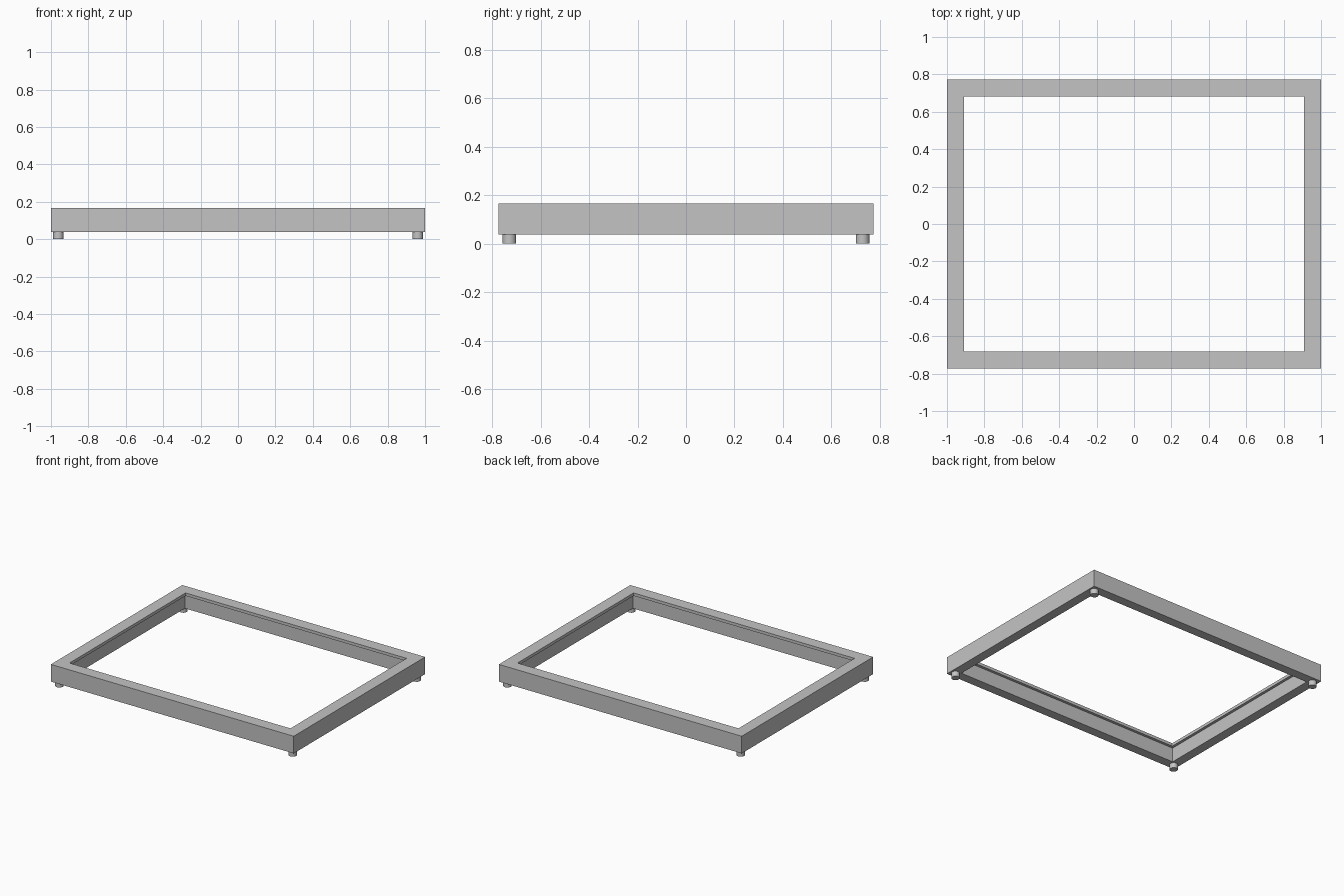
import bpy, bmesh

cube = bpy.data.objects.get("Cube")
if cube:
    bpy.data.objects.remove(cube, do_unlink=True)

HALF_X, HALF_Y = 1.0, 0.773
BOTTOM, TOP = 0.038, 0.166
LIP_Z = 0.144                  # underside of the inward lip
WALL, LIP = 0.07, 0.09         # rail width below and at the lip
FOOT_R = 0.028

grey = bpy.data.materials.new("plain grey")
grey.use_nodes = True
grey.diffuse_color = (0.55, 0.55, 0.55, 1)
grey.node_tree.nodes["Principled BSDF"].inputs["Base Color"].default_value = grey.diffuse_color


def finish(name, bm):
    bmesh.ops.recalc_face_normals(bm, faces=bm.faces)
    mesh = bpy.data.meshes.new(name)
    bm.to_mesh(mesh)
    bm.free()
    mesh.materials.append(grey)
    obj = bpy.data.objects.new(name, mesh)
    bpy.context.collection.objects.link(obj)
    return obj


# Frame: an L-shaped rail section (inset, height) swept round four mitred corners
section = [(0, BOTTOM), (0, TOP), (LIP, TOP), (LIP, LIP_Z), (WALL, LIP_Z), (WALL, BOTTOM)]
bm = bmesh.new()
loops = [[bm.verts.new((sx * (HALF_X - d), sy * (HALF_Y - d), z)) for d, z in section]
         for sx, sy in ((-1, -1), (1, -1), (1, 1), (-1, 1))]
for i, a in enumerate(loops):
    b = loops[(i + 1) % len(loops)]
    for j in range(len(section)):
        k = (j + 1) % len(section)
        bm.faces.new((a[j], b[j], b[k], a[k]))
finish("frame", bm)

# Feet: a short cylinder under each corner
for depth, sy in (("front", -1), ("back", 1)):
    for side, sx in (("right", -1), ("left", 1)):
        bm = bmesh.new()
        bmesh.ops.create_cone(bm, cap_ends=True, segments=32, radius1=FOOT_R,
                              radius2=FOOT_R, depth=BOTTOM)
        foot = finish(f"{depth}_{side}_foot", bm)
        foot.location = (sx * 0.961, sy * 0.729, BOTTOM / 2)
        bpy.ops.object.select_all(action="DESELECT")
        foot.select_set(True)
        bpy.context.view_layer.objects.active = foot
        bpy.ops.object.shade_smooth_by_angle()
